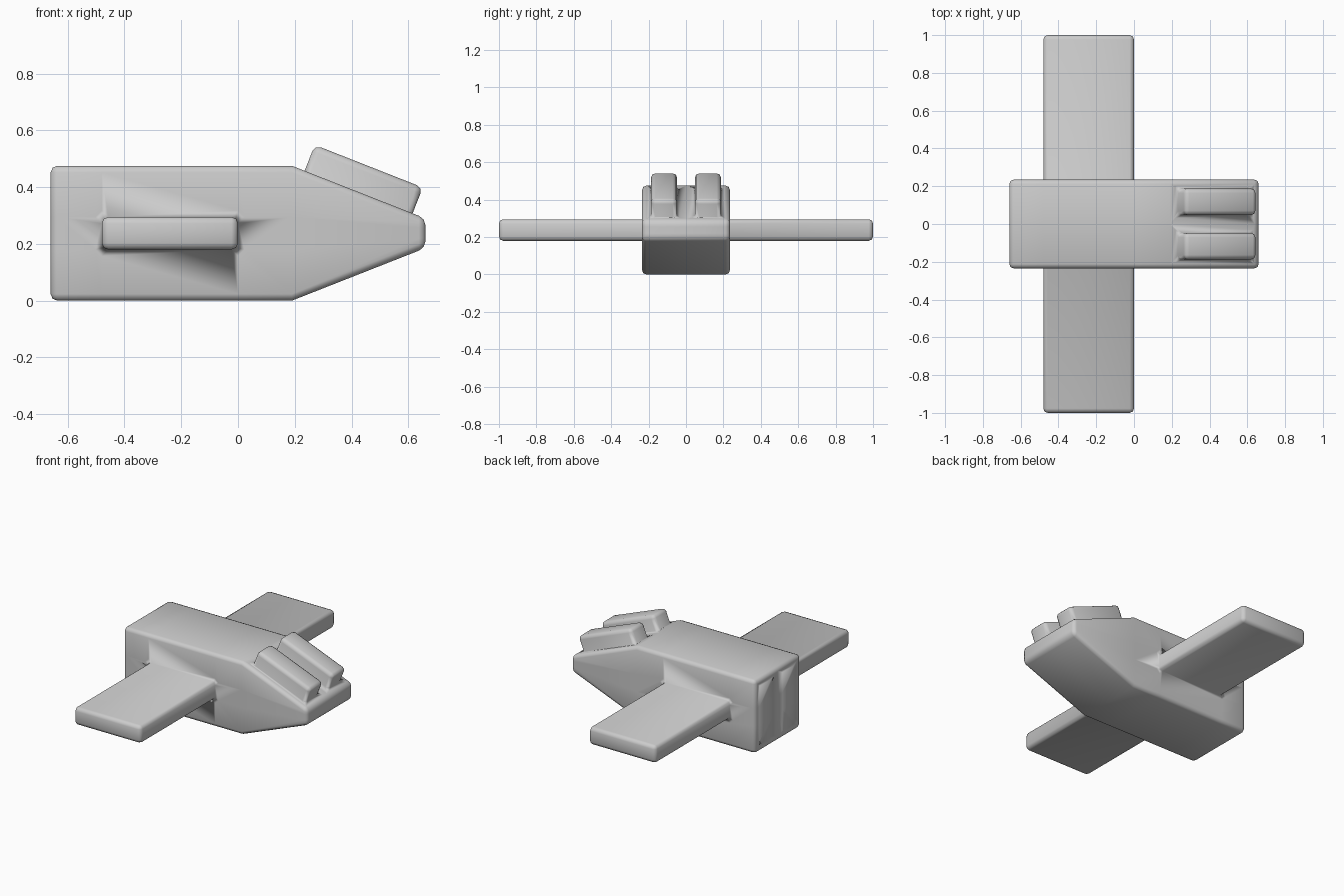
import bpy, bmesh

if "Cube" in bpy.data.objects:
    bpy.data.objects.remove(bpy.data.objects["Cube"])

XS = [-0.66, -0.48, 0.0, 0.19, 0.66]       # stations along the hull
ZS = [0.0, 0.18, 0.295, 0.475]             # hull levels
NOSE_ZS = [0.185, 0.22, 0.255, 0.29]       # levels at the blunt nose
YS = [-0.235, 0.0, 0.235]                  # two halves split on the centreline

bm = bmesh.new()
verts = {}


def vert(i, j, k):
    if (i, j, k) not in verts:
        z = NOSE_ZS[j] if i == 4 else ZS[j]
        verts[i, j, k] = bm.verts.new((XS[i], YS[k], z))
    return verts[i, j, k]


def quad(*keys):
    return bm.faces.new([vert(*key) for key in keys])


def extrude(faces, distance):
    normal = faces[0].normal.copy()
    geom = bmesh.ops.extrude_face_region(bm, geom=faces)["geom"]
    moved = [g for g in geom if isinstance(g, bmesh.types.BMVert)]
    bmesh.ops.translate(bm, verts=moved, vec=normal * distance)


# Hull shell: sides, top and bottom, rear and nose
wing_roots, canopy_bases, exhaust_bases = [], [], [[], []]
for i in range(4):
    for j in range(3):
        for k in (0, 2):
            f = quad((i, j, k), (i + 1, j, k), (i + 1, j + 1, k), (i, j + 1, k))
            if (i, j) == (1, 1):
                wing_roots.append(f)
    for j in (0, 3):
        for k in (0, 1):
            f = quad((i, j, k), (i + 1, j, k), (i + 1, j, k + 1), (i, j, k + 1))
            if (i, j) == (3, 3):
                canopy_bases.append(f)
for i in (0, 4):
    for j in range(3):
        for k in (0, 1):
            f = quad((i, j, k), (i, j + 1, k), (i, j + 1, k + 1), (i, j, k + 1))
            if i == 0:
                exhaust_bases[k].append(f)
bmesh.ops.recalc_face_normals(bm, faces=bm.faces[:])
bm.normal_update()

# Wings
for f in wing_roots:
    extrude([f], 1.0 - YS[2])

# Twin canopy ridges on the sloped nose
for f in canopy_bases:
    bmesh.ops.inset_region(bm, faces=[f], thickness=0.048, use_even_offset=True)
    f.normal_update()
    extrude([f], 0.098)

# Twin exhaust slots in the rear
for faces in exhaust_bases:
    bmesh.ops.inset_region(bm, faces=faces, thickness=0.048, use_even_offset=True)
    for f in faces:
        f.normal_update()
    extrude(faces, -0.1)

bmesh.ops.recalc_face_normals(bm, faces=bm.faces[:])
mesh = bpy.data.meshes.new("spacecraft")
bm.to_mesh(mesh)
bm.free()
craft = bpy.data.objects.new("spacecraft", mesh)
bpy.context.collection.objects.link(craft)

# Soft rounded edges, including the inner corners at the wing roots
bevel = craft.modifiers.new("bevel", "BEVEL")
bevel.width = 0.023
bevel.segments = 2
bevel.limit_method = 'ANGLE'
mesh.shade_smooth()
